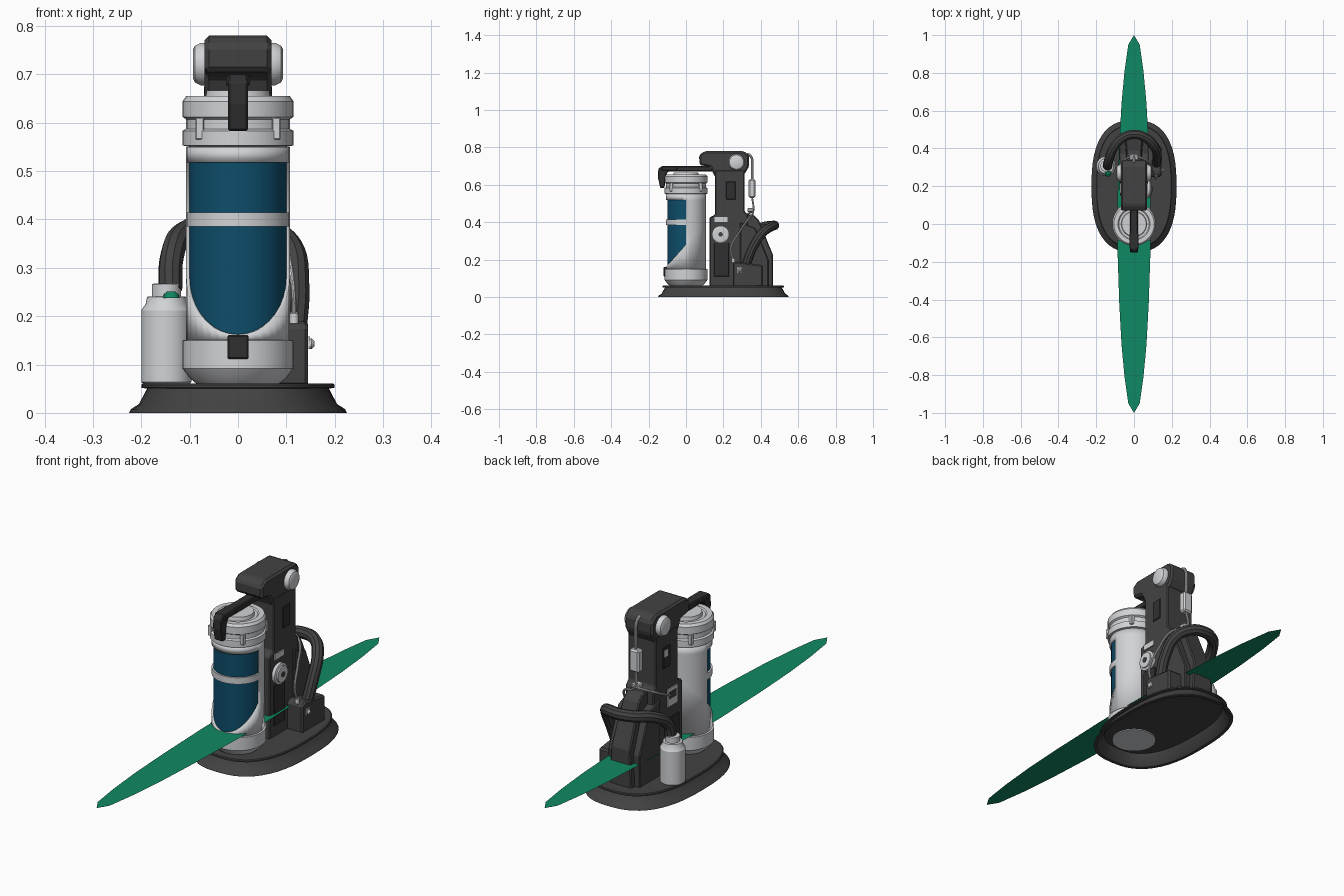
import bpy, bmesh, math
from mathutils import Vector, Matrix

cube = bpy.data.objects.get("Cube")
if cube:
    bpy.data.objects.remove(cube, do_unlink=True)


def material(name, r, g, b):
    m = bpy.data.materials.new(name)
    m.use_nodes = True
    m.diffuse_color = (r, g, b, 1)
    m.node_tree.nodes["Principled BSDF"].inputs["Base Color"].default_value = (r, g, b, 1)
    return m


LIGHT = material("light grey", .64, .65, .67)
DARK = material("dark grey", .055, .055, .055)
BLACK = material("near black", .03, .03, .03)
BLUE = material("deep blue", .004, .075, .145)
GREEN = material("green", .005, .25, .125)


def finish(bm, name, mat, bevel=0, loc=(0, 0, 0)):
    bmesh.ops.recalc_face_normals(bm, faces=bm.faces)
    me = bpy.data.meshes.new(name)
    bm.to_mesh(me)
    bm.free()
    me.materials.append(mat)
    ob = bpy.data.objects.new(name, me)
    ob.location = loc
    bpy.context.collection.objects.link(ob)
    if bevel:
        mod = ob.modifiers.new("edges", 'BEVEL')
        mod.width = bevel
        mod.segments = 1
    return ob


def smooth(ob):
    bpy.ops.object.select_all(action='DESELECT')
    bpy.context.view_layer.objects.active = ob
    ob.select_set(True)
    bpy.ops.object.shade_smooth_by_angle(angle=math.radians(32))
    return ob


def loft(name, mat, rings, loc=(0, 0, 0), turn=None):
    """Join closed rings of points and cap both ends."""
    bm = bmesh.new()
    loops = [[bm.verts.new(p) for p in ring] for ring in rings]
    n = len(loops[0])
    for a, b in zip(loops, loops[1:]):
        for i in range(n):
            j = (i + 1) % n
            bm.faces.new((a[i], a[j], b[j], b[i]))
    bm.faces.new(loops[0])
    bm.faces.new(loops[-1])
    if turn:
        bmesh.ops.transform(bm, matrix=turn, verts=bm.verts)
    return smooth(finish(bm, name, mat, loc=loc))


def lathe(name, mat, profile, loc=(0, 0, 0), side=0, segs=36):
    """Turn (radius, height) pairs; side +1 or -1 points the axis along x."""
    angles = [math.tau * i / segs for i in range(segs)]
    rings = [[(r * math.cos(a), r * math.sin(a), z) for a in angles] for r, z in profile]
    return loft(name, mat, rings, loc, Matrix.Rotation(side * math.pi / 2, 4, 'Y') if side else None)


def prism(name, mat, outline, half, x=0, bevel=.005, width=None):
    """Extrude a (y, z) outline across x; width(z) scales the half width."""
    bm = bmesh.new()
    scale = width or (lambda z: 1)
    sides = [[bm.verts.new((x + s * half * scale(z), y, z)) for y, z in outline] for s in (-1, 1)]
    bm.faces.new(sides[0])
    bm.faces.new(sides[1])
    for i in range(len(outline)):
        j = (i + 1) % len(outline)
        bm.faces.new((sides[0][i], sides[0][j], sides[1][j], sides[1][i]))
    return finish(bm, name, mat, bevel)


def box(name, mat, loc, size, bevel=0):
    bm = bmesh.new()
    bmesh.ops.create_cube(bm, size=1)
    bmesh.ops.scale(bm, vec=size, verts=bm.verts)
    return finish(bm, name, mat, bevel, loc)


def tube(name, mat, points, radius):
    cu = bpy.data.curves.new(name, 'CURVE')
    cu.dimensions = '3D'
    cu.bevel_depth = radius
    cu.bevel_resolution = 3
    cu.resolution_u = 6
    cu.use_fill_caps = True
    sp = cu.splines.new('BEZIER')
    sp.bezier_points.add(len(points) - 1)
    for bp, p in zip(sp.bezier_points, points):
        bp.co = p
        bp.handle_left_type = bp.handle_right_type = 'AUTO'
    cu.materials.append(mat)
    ob = bpy.data.objects.new(name, cu)
    bpy.context.collection.objects.link(ob)
    bpy.ops.object.select_all(action='DESELECT')
    bpy.context.view_layer.objects.active = ob
    ob.select_set(True)
    bpy.ops.object.convert(target='MESH')
    return smooth(bpy.context.view_layer.objects.active)


# Hollow flared base
def oval(inset, z, n=48):
    pts = []
    for i in range(n):
        a = math.tau * i / n
        c, s = math.cos(a), math.sin(a)
        x = math.copysign(abs(c) ** .78, c) * (.225 - inset)
        y = math.copysign(abs(s) ** .78, s) * (.35 - inset)
        pts.append((x, .2 + y, z))
    return pts


loft("base", DARK, [oval(i, z) for i, z in (
    (.045, .05), (.03, .016), (.014, 0), (0, 0), (.004, .008), (.02, .018),
    (.037, .05), (.025, .052), (.025, .058), (.029, .061))])
lathe("base_underside_disc", LIGHT, [(.095, .046), (.095, .052)])

# Flat horizontal blade
half_outline = [(.03, .95), (.05, .81), (.066, .64), (.078, .42), (.088, .12)]
quarter = [(x, y) for x, y in half_outline]
side = [(0, 1)] + quarter + [(x, -y) for x, y in reversed(quarter)]
bm = bmesh.new()
bm.faces.new([bm.verts.new((x, y, .163)) for x, y in side + [(-x, -y) for x, y in side]])
finish(bm, "blade", GREEN)

# Canister: cup, window core, cut shell, band and cap
lathe("canister_cup", LIGHT, [(.083, .058), (.1, .072), (.115, .092), (.115, .15), (.1, .152)])
lathe("canister_window", BLUE, [(.1, .14), (.1, .53)])
bm = bmesh.new()
bmesh.ops.create_cone(bm, segments=36, radius1=.107, radius2=.107, depth=.4,
                      matrix=Matrix.Translation((0, 0, .35)))
SLOPE = 1.1
for co, no in (((0, 0, 0), (0, 1, 0)), ((0, 0, .518), (0, 0, 1)), ((0, -.1, .17), (0, -SLOPE, 1))):
    bmesh.ops.bisect_plane(bm, geom=bm.verts[:] + bm.edges[:] + bm.faces[:],
                           plane_co=co, plane_no=no, dist=1e-5)
opening = []
for f in bm.faces:
    c = f.calc_center_median()
    if c.y < -.0001 and c.z < .518 and c.z > .17 + SLOPE * (c.y + .1):
        opening.append(f)
bmesh.ops.delete(bm, geom=opening, context='FACES')
shell = finish(bm, "canister_shell", LIGHT)
mod = shell.modifiers.new("wall", 'SOLIDIFY')
mod.thickness = .008
mod.offset = -1
smooth(shell)
lathe("window_band", LIGHT, [(.098, .385), (.107, .385), (.107, .414), (.098, .414)])
lathe("canister_cap", LIGHT, [
    (.1, .55), (.115, .553), (.115, .583), (.107, .587), (.107, .607), (.115, .612),
    (.115, .644), (.107, .655), (.085, .655), (.08, .65), (.068, .65), (.065, .666)])
for s in (-1, 1):
    box("cap_clip", LIGHT, (s * .079, -.079, .588), (.018, .018, .046), .002)
    box("rear_cap_clip", LIGHT, (s * .079, .079, .588), (.018, .018, .046), .002)
box("cup_latch", BLACK, (0, -.109, .136), (.044, .022, .05), .003)

# Carrying handle over the canister
prism("handle", BLACK, [(.17, .7), (-.13, .7), (-.148, .685), (-.15, .64), (-.138, .583),
                        (-.115, .583), (-.108, .65), (-.095, .672), (.17, .672)], .021, bevel=.004)
box("handle_top", BLACK, (0, -.09, .688), (.05, .085, .024), .004)

# Column and head
prism("column", DARK, [(.155, .68), (.155, .44), (.125, .425), (.125, .055), (.33, .055),
                       (.33, .44), (.312, .46), (.312, .68)], .07)
prism("head", DARK, [(.07, .76), (.1, .78), (.31, .78), (.338, .757), (.338, .70),
                     (.312, .655), (.155, .64), (.13, .695), (.072, .706)], .069, bevel=.009)
for s in (-1, 1):
    lathe("head_knob", LIGHT, [(.044, 0), (.044, .012), (.038, .024), (.03, .028)],
          (s * .065, .27, .721), s)
    box("column_panel", BLACK, (s * .071, .24, .57), (.006, .05, .095), .002)
    box("lower_panel", BLACK, (s * .071, .19, .2), (.006, .08, .18), .002)
box("panel_tag", LIGHT, (-.074, .25, .59), (.006, .025, .03))

# Dial and plates on the column sides
lathe("dial", LIGHT, [(.046, 0), (.046, .016), (.036, .019), (.036, .025), (.024, .026)],
      (.068, .185, .335), 1)
lathe("dial_hub", DARK, [(.012, 0), (.012, .004)], (.093, .185, .335), 1)
box("dial_plate", LIGHT, (.071, .188, .415), (.008, .07, .026))
box("side_plate", LIGHT, (-.071, .2, .38), (.008, .07, .08))
box("side_plate_slot", DARK, (-.075, .2, .39), (.006, .045, .03))

# Rear housing with tapered flanks
back = [(.29, .055), (.465, .055), (.465, .225), (.39, .41), (.36, .44), (.29, .44)]
prism("rear_housing", DARK, back, .05, width=lambda z: 1.12 - z * .75)
for s in (-1, 1):
    prism("rear_flank", DARK, [(.29, .055), (.44, .055), (.44, .2), (.37, .37), (.29, .4)],
          .022, x=s * .056, bevel=.004)

# Side pump box
prism("pump_box", DARK, [(.25, .055), (.412, .055), (.412, .17), (.27, .19), (.25, .18)],
      .045, x=.1, bevel=.007)
box("pump_plate", LIGHT, (.146, .285, .145), (.006, .026, .026))
lathe("pump_knob", LIGHT, [(.011, 0), (.011, .006), (.005, .012)], (.146, .285, .143), 1, 16)

# Bottle on the other side
lathe("bottle", LIGHT, [(.045, .058), (.052, .064), (.052, .212), (.043, .225), (.04, .24),
                        (.03, .241), (.03, .266), (.024, .268)], (-.148, .306, 0))
lathe("bottle_button", GREEN, [(.017, .238), (.015, .245), (.008, .251)], (-.138, .268, 0), 0, 16)

# Hose looping round the back
tube("hose", DARK, [(-.14, .306, .255), (-.137, .325, .32), (-.11, .4, .372), (-.06, .456, .382),
                    (0, .474, .383), (.06, .458, .377), (.108, .41, .345), (.123, .355, .26),
                    (.118, .32, .17)], .025)

# Cable, its rear box and fittings
box("cable_box", LIGHT, (0, .353, .58), (.048, .036, .1), .007)
box("cable_clamp", LIGHT, (0, .345, .465), (.035, .035, .02), .004)
tube("upper_cable", LIGHT, [(0, .325, .765), (0, .345, .755), (0, .355, .69), (0, .353, .62)], .007)
tube("side_cable", LIGHT, [(0, .353, .54), (0, .36, .46), (.07, .335, .42), (.1, .28, .34),
                           (.114, .24, .26), (.116, .255, .19)], .005)
tube("plate_cable", LIGHT, [(0, .36, .46), (-.05, .34, .45), (-.083, .28, .42), (-.074, .22, .39)], .005)
lathe("cable_fitting", LIGHT, [(.009, .185), (.009, .205), (.005, .21)], (.116, .253, 0), 0, 16)
